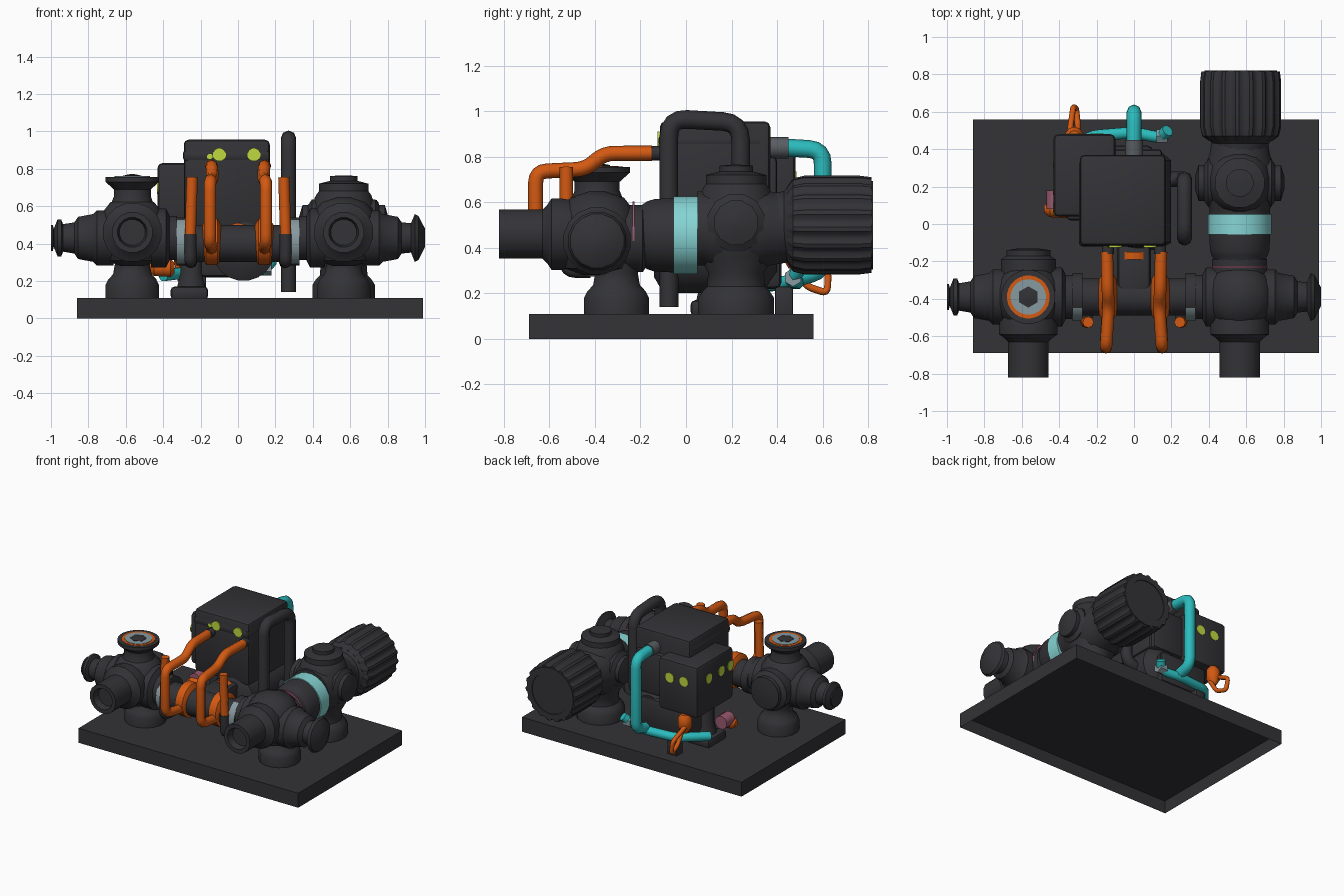
import bpy, bmesh, math
from mathutils import Vector

if "Cube" in bpy.data.objects:
    bpy.data.objects.remove(bpy.data.objects["Cube"])


def material(name, r, g, b):
    m = bpy.data.materials.new(name)
    m.diffuse_color = (r, g, b, 1)
    m.use_nodes = True
    m.node_tree.nodes["Principled BSDF"].inputs["Base Color"].default_value = m.diffuse_color
    return m


DARK = material("charcoal", .033, .033, .038)
SLATE = material("slate grey", .10, .11, .12)
ORANGE = material("orange", .65, .10, .006)
CYAN = material("cyan", .025, .50, .51)
TEAL = material("pale teal", .24, .66, .66)
GREY = material("light grey", .24, .32, .35)
LIME = material("lime", .52, .70, .05)
PINK = material("dusty pink", .32, .10, .16)
X, Y, Z = Vector((1, 0, 0)), Vector((0, 1, 0)), Vector((0, 0, 1))


def smooth(ob, angle=35):
    bpy.ops.object.select_all(action='DESELECT')
    ob.select_set(True)
    bpy.context.view_layer.objects.active = ob
    bpy.ops.object.shade_smooth_by_angle(angle=math.radians(angle))


def finish(name, bm, mat):
    bmesh.ops.recalc_face_normals(bm, faces=bm.faces[:])
    me = bpy.data.meshes.new(name)
    bm.to_mesh(me)
    bm.free()
    me.materials.append(mat)
    ob = bpy.data.objects.new(name, me)
    bpy.context.collection.objects.link(ob)
    smooth(ob)
    return ob


def lathe(name, profile, origin, axis, mat, segs=20, flute=0.0):
    """Revolve (radius, distance) pairs round an axis; flute sinks every other pair of ribs."""
    bm = bmesh.new()
    q = axis.to_track_quat('Z', 'Y')
    rings = []
    for r, t in profile:
        ring = []
        for i in range(segs):
            a = 2 * math.pi * (i + .5) / segs
            rr = max(r, .0005) * (1 - flute * (i % 4 > 1))
            p = Vector((rr * math.cos(a), rr * math.sin(a), t))
            ring.append(bm.verts.new(Vector(origin) + q @ p))
        rings.append(ring)
    for a, b in zip(rings, rings[1:]):
        for i in range(segs):
            j = (i + 1) % segs
            bm.faces.new((a[i], a[j], b[j], b[i]))
    bm.faces.new(rings[0])
    bm.faces.new(rings[-1])
    return finish(name, bm, mat)


def rod(name, origin, axis, r, t0, t1, mat, segs=20):
    return lathe(name, [(r, t0), (r, t1)], origin, axis, mat, segs)


def box(name, lo, hi, mat, bevel=0.02):
    bm = bmesh.new()
    bmesh.ops.create_cube(bm, size=1)
    for v in bm.verts:
        v.co = Vector([(l + h) / 2 + c * (h - l) for l, h, c in zip(lo, hi, v.co)])
    if bevel:
        bmesh.ops.bevel(bm, geom=bm.edges[:], offset=bevel, segments=2, profile=.5, affect='EDGES')
    return finish(name, bm, mat)


def tube(name, pts, r, mat, bend=.06):
    """Round pipe along a path whose corners are rounded off."""
    P = [Vector(p) for p in pts]
    path = [P[0]]
    for a, b, c in zip(P, P[1:], P[2:]):
        s = b + (a - b).normalized() * min(bend, (a - b).length * .45)
        e = b + (c - b).normalized() * min(bend, (c - b).length * .45)
        for k in range(5):
            t = k / 4
            path.append(s * (1 - t) ** 2 + b * 2 * t * (1 - t) + e * t * t)
    path.append(P[-1])
    cu = bpy.data.curves.new(name, 'CURVE')
    cu.dimensions = '3D'
    cu.bevel_depth, cu.bevel_resolution, cu.use_fill_caps = r, 2, True
    sp = cu.splines.new('POLY')
    sp.points.add(len(path) - 1)
    for q, p in zip(sp.points, path):
        q.co = (*p, 1)
    cu.materials.append(mat)
    ob = bpy.data.objects.new(name, cu)
    bpy.context.collection.objects.link(ob)
    bpy.ops.object.select_all(action='DESELECT')
    ob.select_set(True)
    bpy.context.view_layer.objects.active = ob
    bpy.ops.object.convert(target='MESH')
    smooth(bpy.context.object, 50)


# base tray, hollow underneath
bm = bmesh.new()
bmesh.ops.create_cube(bm, size=1)
for v in bm.verts:
    v.co = Vector((.065 + v.co.x * 1.85, -.065 + v.co.y * 1.25, .055 + v.co.z * .11))
under = min(bm.faces, key=lambda f: f.calc_center_median().z)
bmesh.ops.inset_region(bm, faces=[under], thickness=.03)
for v in under.verts:
    v.co.z = .08
finish("base_tray", bm, DARK)

# two front pumps, mirrored left and right
for side, s in (("left", -1), ("right", 1)):
    c = Vector((.565 * s, -.39, 0))
    mid = c + Z * .43
    foot = c + Vector((0, .085, 0))
    lathe(side + "_pump_foot", [(.145, .10), (.145, .18), (.13, .21), (.105, .235), (.095, .29), (.12, .36)],
          foot, Z, DARK, 16)
    lathe(side + "_pump_body", [(.06, .28), (.15, .31), (.185, .38), (.19, .44), (.185, .51), (.16, .57),
          (.12, .62), (.03, .65)], c, Z, DARK, 16)
    lathe(side + "_pump_front_port", [(.15, .1), (.16, .16), (.16, .20), (.13, .22), (.11, .24), (.11, .43),
          (.08, .43), (.07, .38)], c + Z * .46, -Y, DARK, 16)
    lathe(side + "_pump_rear_cover", [(.15, .1), (.15, .2), (.12, .22), (.12, .25), (.05, .26)],
          c + Z * .44, Y, DARK, 16)
    end = ([(.075, .37), (.10, .38), (.10, .40), (.05, .42), (.07, .425), (.07, .435)] if s < 0 else
           [(.08, .36), (.13, .38), (.12, .40), (.05, .435)])
    lathe(side + "_pump_nozzle", [(.15, .1), (.15, .19), (.13, .21), (.115, .29), (.085, .31)] + end,
          mid, X * s, DARK, 16)
    lathe(side + "_pump_inner_neck", [(.16, .1), (.16, .18), (.12, .20), (.12, .24)],
          mid, -X * s, DARK, 16)
    # collar is bare metal on its front half only
    collar = rod(side + "_shaft_collar", mid - Z * .02, -X * s, .13, .235, .29, GREY)
    collar.data.materials.append(DARK)
    for f in collar.data.polygons:
        f.material_index = int(f.normal.y > -.5)
    lathe(side + "_orange_coupling", [(.09, -.05), (.125, -.03), (.125, .03), (.09, .05)],
          (.14 * s, -.39, .41), X, ORANGE)
    # supply pipes from the cabinet down to the coupling
    tube(side + "_feed_socket", [(.14 * s, -.09, .815), (.14 * s, -.16, .815)], .032, DARK)
    tube(side + "_feed_pipe", [(.145 * s, -.15, .815), (.14 * s, -.36, .815), (.135 * s, -.44, .745),
         (.15 * s, -.66, .735), (.15 * s, -.66, .40), (.14 * s, -.45, .37)], .033, ORANGE, .05)
    tube(side + "_outer_pipe", [(.245 * s, -.525, .755), (.255 * s, -.525, .44)], .03, ORANGE)
    tube(side + "_outer_pipe_socket", [(.255 * s, -.525, .45), (.255 * s, -.525, .30), (.25 * s, -.42, .30)],
         .032, DARK, .04)
rod("coupling_shaft", (0, -.39, .40), X, .10, -.30, .30, DARK)
box("coupling_bridge", (-.09, -.42, .36), (.09, -.10, .49), DARK, .03)
rod("bridge_band", (0, -.17, .43), Y, .08, -.02, .02, ORANGE)

# open flange on top of the left pump
top = (-.565, -.39, 0)
lathe("top_flange", [(.12, .60), (.10, .65), (.10, .69), (.145, .73), (.145, .755)], top, Z, DARK, 24)
rod("flange_seal", top, Z, .115, .753, .757, ORANGE, 24)
rod("flange_ring", top, Z, .095, .755, .760, GREY, 24)
lathe("flange_plug", [(.057, .757), (.057, .763), (.01, .772)], top, Z, DARK, 6)

# rear pump and shaft line on the right
shaft = Vector((.565, 0, .455))
lathe("shaft_housing", [(.13, -.24), (.13, -.20), (.15, -.17), (.16, -.14), (.165, -.05)], shaft, Y, DARK, 24)
rod("pink_gasket", shaft, Y, .15, -.235, -.225, PINK, 24)
rod("teal_band", shaft, Y, .172, -.055, .05, TEAL, 24)
lathe("rear_pump_barrel", [(.165, .05), (.165, .08), (.185, .12), (.185, .32), (.165, .37), (.15, .46)],
      shaft + Z * .03, Y, DARK, 16)
rear = (.565, .22, 0)
lathe("rear_pump_body", [(.17, .10), (.17, .18), (.15, .21), (.13, .23), (.125, .29), (.165, .36), (.18, .45),
      (.18, .58), (.15, .66), (.135, .68), (.135, .72), (.075, .735), (.075, .76), (.02, .765)], rear, Z, DARK, 16)
for s in (-1, 1):
    lathe("rear_pump_side_boss", [(.13, .1), (.13, .17), (.10, .19), (.10, .22), (.03, .24)],
          (.565, .22, .51), X * s, DARK, 12)

# finned motor with a plain ring at the end
lathe("motor_shoulder", [(.14, .38), (.15, .43), (.195, .47)], (.57, 0, .50), Y, DARK, 24)
lathe("finned_motor", [(.17, .445), (.205, .47), (.217, .52), (.217, .76), (.21, .815)],
      (.57, 0, .50), Y, DARK, 72, .065)
lathe("motor_end_ring", [(.196, .79), (.196, .82), (.155, .82), (.145, .77)], (.57, 0, .50), Y, DARK, 24)

# central cabinet with its lid, and the side box
box("cabinet", (-.29, -.115, .48), (.17, .37, .955), DARK, .025)
box("cabinet_lid_rim", (-.295, -.12, .84), (.172, .34, .90), DARK, .02)
box("side_box", (-.43, .04, .44), (-.10, .48, .83), DARK, .025)
box("cabinet_rear_panel", (-.12, .30, .48), (.15, .40, .80), DARK, .02)
for x in (-.10, .085):
    rod("front_indicator", (x, -.12, .875), Y, .036, -.005, .004, LIME, 12)
rod("front_indicator_small", (-.15, -.12, .865), Y, .016, -.005, .004, LIME, 8)
for x in (-.20, -.32):
    rod("rear_indicator", (x, .48, .70), Y, .037, -.004, .004, LIME, 12)
for y in (.08, .19, .34):
    rod("side_indicator", (-.43, y, .70), X, .037, -.004, .004, LIME, 12)

# sump below the cabinet
lathe("sump_barrel", [(.10, -.14), (.17, -.10), (.17, .34), (.10, .40)], (.03, 0, .37), Y, DARK, 20)
box("sump_foot", (-.36, .02, .10), (-.16, .24, .17), DARK, .02)
lathe("box_foot", [(.08, .16), (.06, .24), (.06, .46)], (-.25, .12, 0), Z, DARK, 12)
box("valve_block", (-.30, .22, .22), (.10, .42, .46), DARK, .03)

# black bypass pipe along the right side
tube("bypass_pipe", [(.27, -.075, .14), (.27, -.075, .968), (.27, .24, .95), (.27, .24, .38), (.12, .24, .36)],
     .041, DARK, .08)

# cyan return pipe at the back with a low manifold
tube("return_socket", [(0, .33, .84), (0, .45, .84)], .047, SLATE)
tube("return_pipe", [(0, .44, .84), (0, .60, .83), (0, .60, .30), (0, .49, .27)], .039, CYAN, .06)
tube("cyan_manifold", [(.18, .50, .31), (.14, .46, .26), (0, .49, .25), (-.24, .47, .25), (-.40, .28, .23)],
     .033, CYAN, .05)
lathe("manifold_nut", [(.04, -.03), (.04, .03)], (.15, .47, .27), X, GREY, 6)
box("manifold_bracket", (-.25, .39, .10), (-.17, .47, .23), DARK, .01)

# small orange hose and dosing motor at the rear left
tube("orange_hose", [(-.30, .46, .34), (-.30, .53, .23), (-.31, .62, .20), (-.325, .625, .30), (-.345, .48, .38)],
     .016, ORANGE, .03)
lathe("hose_fitting", [(.02, .31), (.05, .36), (.05, .42), (.03, .45)], (-.32, .47, 0), Z, ORANGE, 10)
lathe("dosing_motor", [(.02, -.09), (.045, -.06), (.05, .03), (.03, .05)], (-.39, .08, .27), X, ORANGE, 12)
rod("dosing_motor_cap", (-.42, .12, .30), Y, .05, -.04, .06, PINK, 12)
